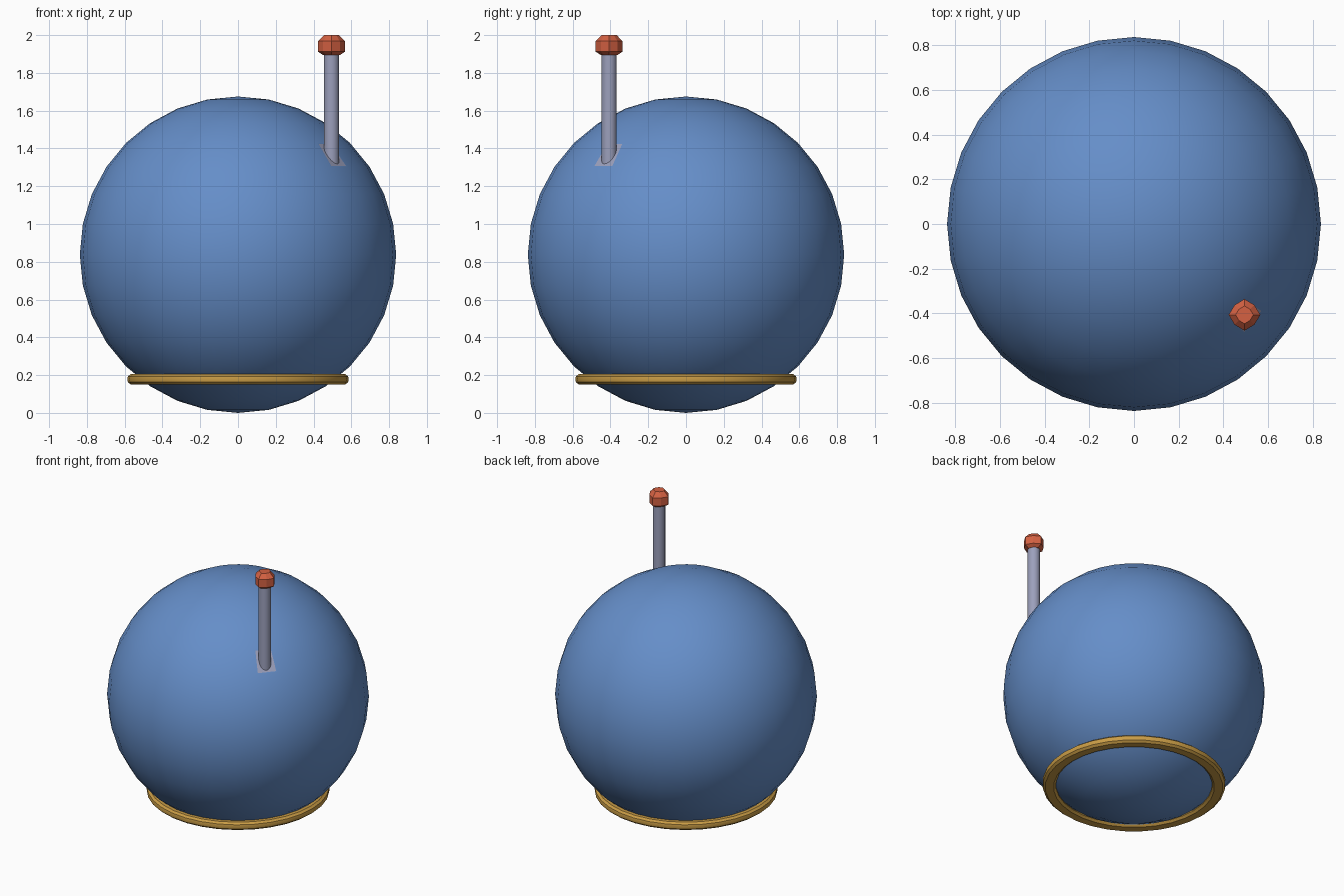
import bpy, bmesh, math
from mathutils import Vector

if "Cube" in bpy.data.objects:
    bpy.data.objects.remove(bpy.data.objects["Cube"])

R = 0.8375                      # globe radius, globe rests on z = 0
AX, AY = 0.495, -0.407          # antenna position


def material(name, rgb):
    m = bpy.data.materials.new(name)
    m.diffuse_color = (*rgb, 1.0)
    m.use_nodes = True
    m.node_tree.nodes["Principled BSDF"].inputs["Base Color"].default_value = m.diffuse_color
    return m


BLUE = material("blue", (0.13, 0.27, 0.58))
GOLD = material("gold", (0.58, 0.33, 0.06))
LILAC = material("lilac grey", (0.33, 0.35, 0.50))
RED = material("red orange", (0.66, 0.12, 0.055))


def finish(name, bm, mats, angle=None):
    bmesh.ops.recalc_face_normals(bm, faces=bm.faces)
    me = bpy.data.meshes.new(name)
    bm.to_mesh(me)
    bm.free()
    ob = bpy.data.objects.new(name, me)
    bpy.context.collection.objects.link(ob)
    for m in mats:
        me.materials.append(m)
    if angle is not None:
        bpy.ops.object.select_all(action='DESELECT')
        ob.select_set(True)
        bpy.context.view_layer.objects.active = ob
        bpy.ops.object.shade_smooth_by_angle(angle=math.radians(angle))
    return ob


def lathe(name, profile, segs, centre, mat, closed=False, angle=None, shape=None):
    """Revolve (radius, z) points; shape(i) scales the radius per segment."""
    bm = bmesh.new()
    rows = []
    for r, z in profile:
        row = []
        for i in range(segs):
            a = math.tau * i / segs
            k = r * (shape(i) if shape else 1.0)
            row.append(bm.verts.new((centre[0] + k * math.cos(a),
                                     centre[1] + k * math.sin(a), z)))
        rows.append(row)
    pairs = list(zip(rows, rows[1:]))
    if closed:
        pairs.append((rows[-1], rows[0]))
    for a, b in pairs:
        for i in range(segs):
            j = (i + 1) % segs
            bm.faces.new((a[i], a[j], b[j], b[i]))
    if not closed:
        bm.faces.new(rows[0][::-1])
        bm.faces.new(rows[-1])
    return finish(name, bm, [mat], angle)


# Globe, with one inset face as the antenna's mounting patch
bm = bmesh.new()
bmesh.ops.create_uvsphere(bm, u_segments=32, v_segments=16, radius=R)
bmesh.ops.translate(bm, verts=bm.verts, vec=(0, 0, R))
target = Vector((AX, AY, 1.367))
patch = min(bm.faces, key=lambda f: (f.calc_center_median() - target).length)
bmesh.ops.inset_individual(bm, faces=[patch], thickness=0.01)
patch.material_index = 1
finish("globe", bm, [BLUE, LILAC], 30)

# Neck ring around the lower part of the globe
lathe("neck_ring",
      [(0.515, 0.150), (0.568, 0.150), (0.583, 0.163), (0.586, 0.178),
       (0.583, 0.193), (0.568, 0.205), (0.515, 0.205), (0.500, 0.190), (0.500, 0.163)],
      32, (0, 0), GOLD, closed=True, angle=30)

# Antenna rod
lathe("antenna_rod", [(0.04, 1.28), (0.04, 1.92)], 16, (AX, AY), LILAC, angle=35)

# Antenna tip: soft diamond in plan, bevelled top and bottom
lathe("antenna_tip",
      [(0.045, 1.895), (0.071, 1.912), (0.071, 1.968), (0.040, 2.0)],
      8, (AX, AY), RED, shape=lambda i: 0.88 if i % 2 else 1.0)
